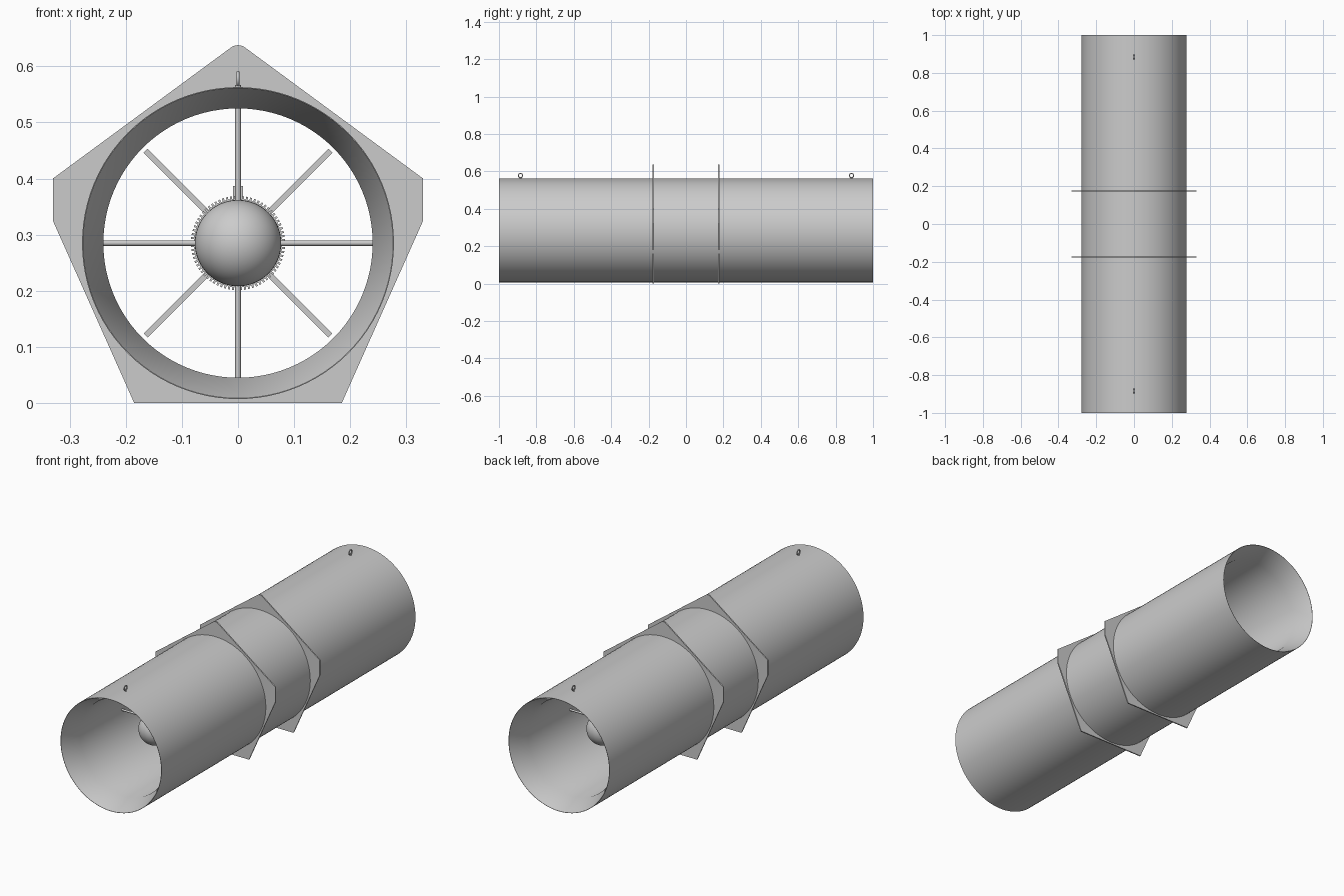
import bpy, bmesh, math
from mathutils import Matrix, Vector

if "Cube" in bpy.data.objects:
    bpy.data.objects.remove(bpy.data.objects["Cube"])

CZ = 0.285          # height of the duct axis
R_OUT, R_IN = 0.278, 0.24


def finish(bm, name, smooth=True):
    bmesh.ops.recalc_face_normals(bm, faces=bm.faces)
    me = bpy.data.meshes.new(name)
    bm.to_mesh(me)
    bm.free()
    ob = bpy.data.objects.new(name, me)
    bpy.context.collection.objects.link(ob)
    if smooth:
        bpy.context.view_layer.objects.active = ob
        ob.select_set(True)
        bpy.ops.object.shade_smooth_by_angle(angle=math.radians(30))
        ob.select_set(False)
    return ob


def lathe(name, profile, n=96, closed=False):
    """Revolve (y, radius) points about the duct axis."""
    bm = bmesh.new()
    rings = []
    for y, r in profile:
        if r < 1e-6:
            rings.append([bm.verts.new((0, y, CZ))] * n)
            continue
        rings.append([bm.verts.new((r * math.cos(2 * math.pi * i / n), y,
                                    CZ + r * math.sin(2 * math.pi * i / n))) for i in range(n)])
    pairs = list(zip(rings, rings[1:]))
    if closed:
        pairs.append((rings[-1], rings[0]))
    for a, b in pairs:
        for i in range(n):
            j = (i + 1) % n
            bm.faces.new(list(dict.fromkeys((a[i], a[j], b[j], b[i]))))
    return finish(bm, name)


def prism(name, outline, y0, y1, hole=None):
    """Extrude an (x, z) outline along y, optionally with a hole."""
    bm = bmesh.new()
    edges = []
    for loop in [outline] + ([hole] if hole else []):
        vs = [bm.verts.new((x, y0, z)) for x, z in loop]
        edges += [bm.edges.new((vs[i], vs[(i + 1) % len(vs)])) for i in range(len(vs))]
    bmesh.ops.triangle_fill(bm, edges=edges, use_beauty=True)
    ext = bmesh.ops.extrude_face_region(bm, geom=bm.faces[:], use_keep_orig=True)
    moved = [g for g in ext["geom"] if isinstance(g, bmesh.types.BMVert)]
    bmesh.ops.translate(bm, verts=moved, vec=(0, y1 - y0, 0))
    return finish(bm, name, smooth=False)


def rod(name, p, q, radius):
    p, q = Vector(p), Vector(q)
    d = q - p
    bm = bmesh.new()
    m = Matrix.Translation((p + q) / 2) @ d.to_track_quat('Z', 'Y').to_matrix().to_4x4()
    bmesh.ops.create_cone(bm, cap_ends=True, segments=16, radius1=radius, radius2=radius,
                          depth=d.length, matrix=m)
    return finish(bm, name)


def box(name, centre, size, rot=Matrix.Identity(4)):
    bm = bmesh.new()
    bmesh.ops.create_cube(bm, size=1, matrix=Matrix.Translation(centre) @ rot @ Matrix.Diagonal((*size, 1)))
    return finish(bm, name, smooth=False)


def polar(r, a):
    return r * math.cos(a), CZ + r * math.sin(a)


# Duct casing with tapered mouths at both ends
lathe("duct_casing", [(-1, R_OUT), (1, R_OUT), (1, R_OUT - 0.0015), (0.9, R_IN),
                      (-0.9, R_IN), (-1, R_OUT - 0.0015)], closed=True)

# Five-sided mounting flanges
half = [(0.185, 0), (0.33, 0.325), (0.33, 0.40), (0.016, 0.631), (0.009, 0.636)]
outline = half + [(0, 0.638)] + [(-x, z) for x, z in reversed(half)]
hole = [polar(R_OUT - 0.004, 2 * math.pi * i / 96) for i in range(96)]
for label, y in (("front", -0.175), ("back", 0.175)):
    prism(label + "_flange", outline, y - 0.003, y + 0.003, hole)

# Central pod with round noses
R_POD, Y_POD = 0.077, 0.65
nose = [(Y_POD + R_POD * math.sin(t * math.pi / 24), R_POD * math.cos(t * math.pi / 24))
        for t in range(13)]
lathe("central_pod", [(-y, r) for y, r in reversed(nose)] + nose, n=64)

# Finned motor body
fins = []
for i in range(72):
    for f, r in ((0, 0.079), (0.5, 0.079), (0.5, 0.084), (1, 0.084)):
        fins.append(polar(r, 2 * math.pi * (i + f) / 72))
prism("motor_fins", fins, -0.15, 0.15)
box("terminal_box", (0, 0, CZ + 0.09), (0.018, 0.08, 0.024))

# Fan blades on the diagonals
for i in range(4):
    a = math.pi / 4 + i * math.pi / 2
    x, z = polar(0.153, a)
    box(f"fan_blade_{i + 1}", (x, 0, z), (0.16, 0.06, 0.01), Matrix.Rotation(-a, 4, 'Y'))

for label, s in (("front", -1), ("back", 1)):
    # Support spokes holding the pod
    for i in range(4):
        a = i * math.pi / 2
        x0, z0 = polar(0.07, a)
        x1, z1 = polar(R_IN + 0.005, a)
        rod(f"{label}_spoke_{i + 1}", (x0, s * 0.57, z0), (x1, s * 0.57, z1), 0.005)
    # Lifting eye on top
    bpy.ops.mesh.primitive_torus_add(location=(0, s * 0.885, 0.578), rotation=(0, math.pi / 2, 0),
                                     major_radius=0.011, minor_radius=0.0028,
                                     major_segments=32, minor_segments=12)
    bpy.context.object.name = label + "_lifting_eye"
    bpy.ops.object.shade_smooth_by_angle(angle=math.radians(40))
    bpy.context.object.select_set(False)
    rod(label + "_eye_base", (0, s * 0.885, 0.558), (0, s * 0.885, 0.567), 0.005)
